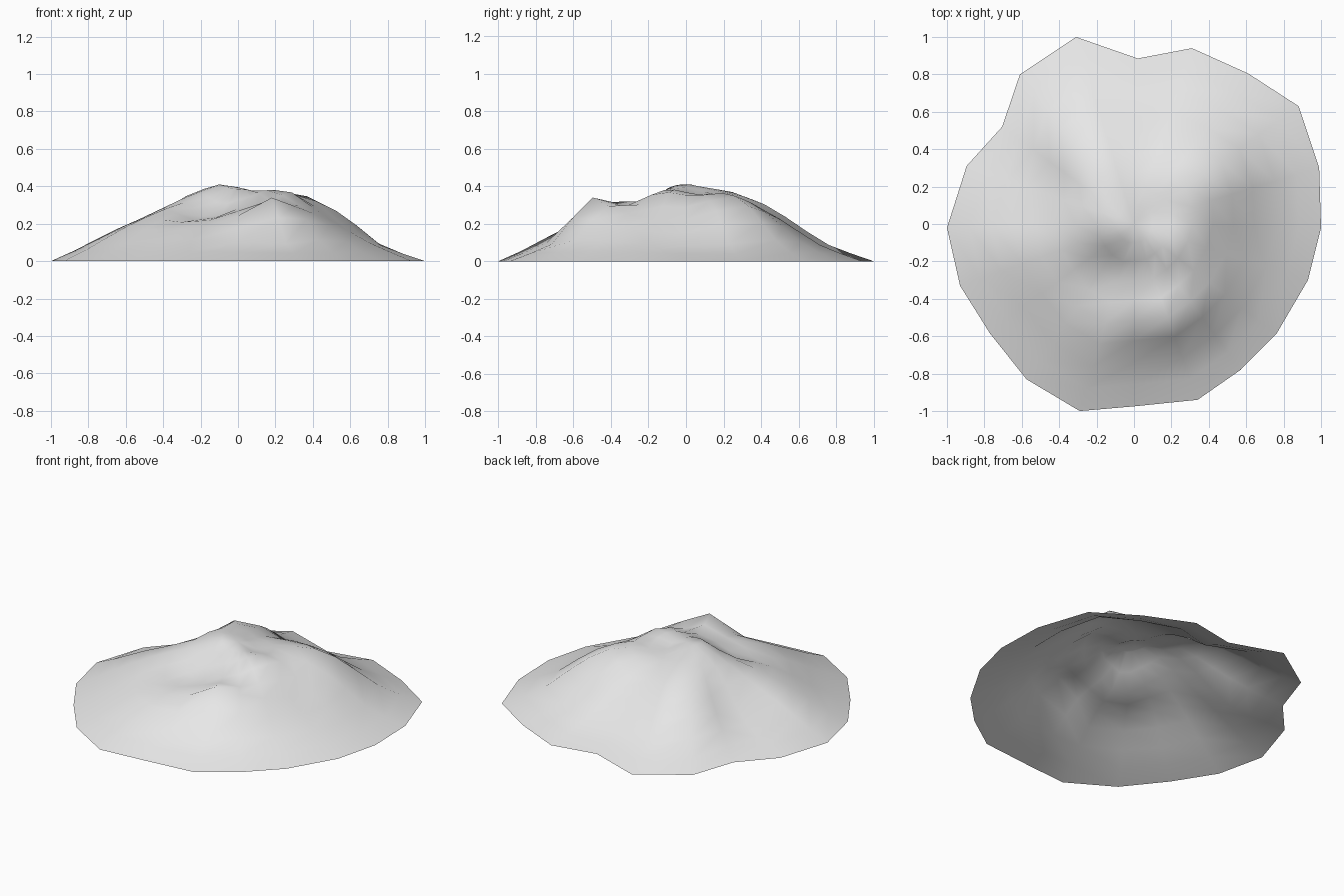
import bpy, bmesh, math

# Irregular outline, counter-clockwise from +x
OUTLINE = [(1, -0.02), (0.99, 0.30), (0.88, 0.63), (0.61, 0.805), (0.31, 0.94),
           (0.02, 0.885), (-0.31, 1.0), (-0.61, 0.80), (-0.705, 0.52), (-0.895, 0.31),
           (-1, -0.02), (-0.93, -0.33), (-0.77, -0.585), (-0.575, -0.83), (-0.29, -1.0),
           (0.0, -0.975), (0.34, -0.94), (0.57, -0.78), (0.76, -0.59), (0.93, -0.30)]
# Slope from rim to summit: (fraction of radius, height)
PROFILE = [(1.0, 0.0), (0.88, 0.047), (0.76, 0.1), (0.64, 0.17), (0.53, 0.23),
           (0.42, 0.28), (0.31, 0.32), (0.2, 0.345), (0.1, 0.36)]
SUMMIT = 0.365
# Knolls and hollows: (x, y, height change, spread)
BUMPS = [(0.21, -0.50, 0.125, 0.11),    # front knoll
         (0.38, -0.35, 0.025, 0.12),    # its right flank
         (0.20, -0.32, -0.05, 0.10),    # saddle behind the knoll
         (0.20, -0.70, -0.03, 0.10),    # foot of the knoll
         (-0.14, -0.28, -0.08, 0.11),   # front shelf
         (-0.22, -0.42, -0.02, 0.13),
         (-0.06, -0.04, 0.05, 0.09),    # summit
         (0.24, -0.12, 0.055, 0.11),    # right summit
         (0.10, 0.04, -0.03, 0.08),     # dip between the summits
         (-0.52, 0.20, -0.07, 0.11),    # left gully
         (-0.70, 0.25, -0.035, 0.12),   # mouth of the gully
         (-0.19, 0.13, 0.035, 0.11),    # back left ridge
         (-0.26, 0.36, 0.05, 0.13),
         (-0.48, 0.48, 0.045, 0.13),    # lower end of the ridge
         (0.0, 0.74, -0.025, 0.22),     # back foot
         (0.38, 0.26, 0.06, 0.15),      # right shoulder
         (0.58, 0.30, 0.03, 0.13),
         (0.82, 0.15, -0.025, 0.14),    # right foot
         (0.53, -0.08, -0.025, 0.12),   # right dip
         (-0.75, -0.15, 0.03, 0.14),    # left foot
         (-0.28, -0.72, 0.02, 0.15)]    # front left foot


def height(x, y, base, fraction):
    fade = min(1.0, (1.0 - fraction) / 0.2)
    relief = sum(h * math.exp(-((x - bx) ** 2 + (y - by) ** 2) / (2 * s * s))
                 for bx, by, h, s in BUMPS)
    return max(0.0, base + fade * relief)


# Open mound surface built from rings
bm = bmesh.new()
count = len(OUTLINE)
rings = []
for fraction, base in PROFILE:
    ring = []
    for px, py in OUTLINE:
        x, y = fraction * px, fraction * py
        ring.append(bm.verts.new((x, y, height(x, y, base, fraction))))
    rings.append(ring)
top = bm.verts.new((0, 0, height(0, 0, SUMMIT, 0)))
for i in range(count):
    j = (i + 1) % count
    for low, high in zip(rings, rings[1:]):
        bm.faces.new((low[i], low[j], high[j], high[i]))
    bm.faces.new((rings[-1][i], rings[-1][j], top))
for f in bm.faces:
    f.smooth = True
mesh = bpy.data.meshes.new("mound")
bm.to_mesh(mesh)
bm.free()

# Single pale grey colour
grey = bpy.data.materials.new("pale grey")
grey.diffuse_color = (0.8, 0.8, 0.8, 1)
mesh.materials.append(grey)
bpy.context.collection.objects.link(bpy.data.objects.new("mound", mesh))
